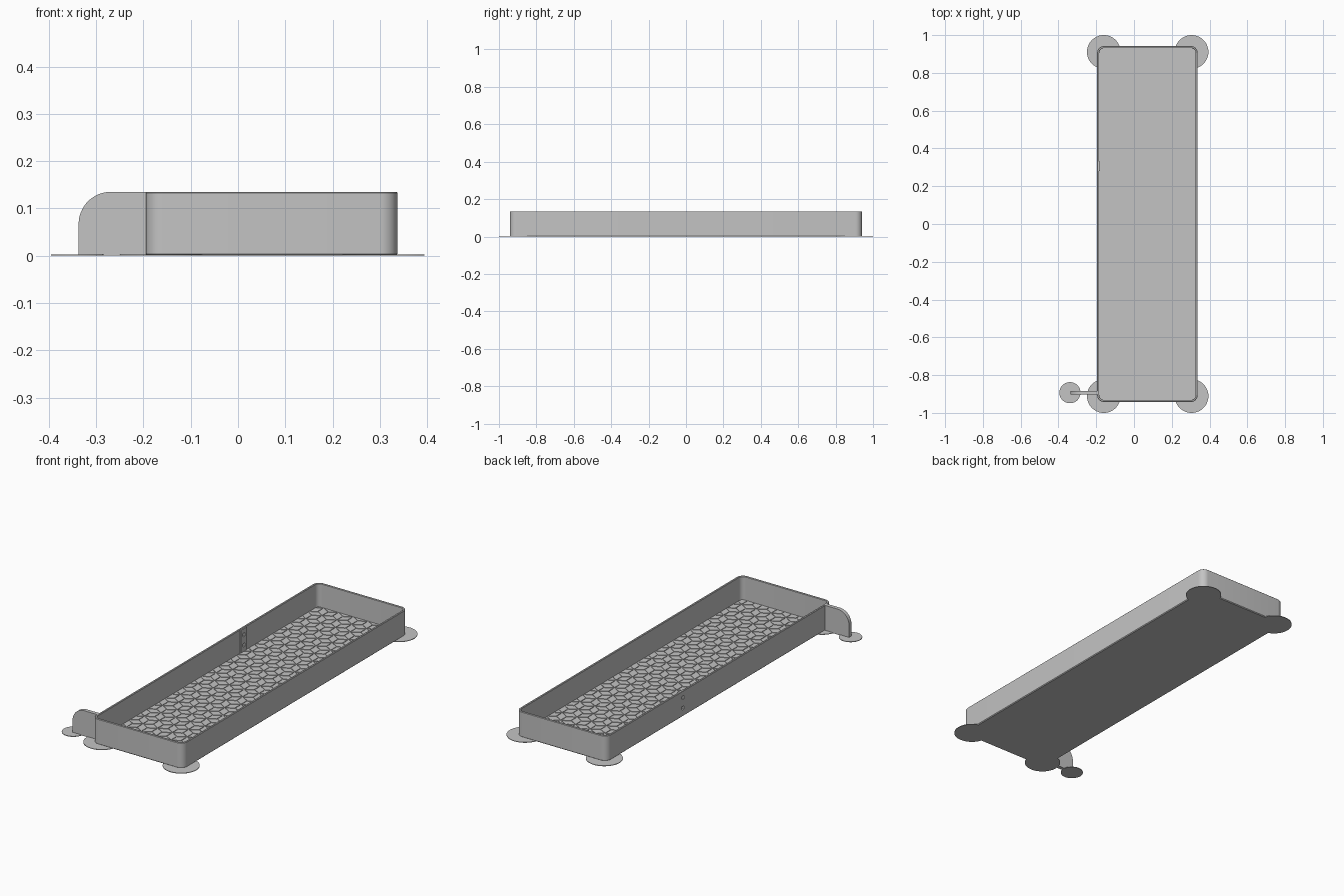
import bpy, bmesh, math
from mathutils import Vector

old = bpy.data.objects.get("Cube")
if old:
    bpy.data.objects.remove(old, do_unlink=True)

grey = bpy.data.materials.new("plain grey")
grey.use_nodes = True
colour = (0.55, 0.55, 0.55, 1)
grey.diffuse_color = colour
grey.node_tree.nodes["Principled BSDF"].inputs["Base Color"].default_value = colour

X0, X1, Y = -0.195, 0.337, 0.942      # tray outline
H, WALL, FLOOR = 0.135, 0.011, 0.01   # height, wall and floor thickness


def finish(name, bm):
    bmesh.ops.recalc_face_normals(bm, faces=bm.faces)
    mesh = bpy.data.meshes.new(name)
    bm.to_mesh(mesh)
    bm.free()
    mesh.materials.append(grey)
    ob = bpy.data.objects.new(name, mesh)
    bpy.context.collection.objects.link(ob)
    return ob


def activate(ob):
    bpy.ops.object.select_all(action='DESELECT')
    ob.select_set(True)
    bpy.context.view_layer.objects.active = ob


def smooth(ob):
    activate(ob)
    bpy.ops.object.shade_smooth_by_angle(angle=math.radians(30))


def cut(ob, cutters):
    activate(ob)
    for c in cutters:
        mod = ob.modifiers.new("cut", 'BOOLEAN')
        mod.object = c
        mod.solver = 'EXACT'
        bpy.ops.object.modifier_apply(modifier=mod.name)


def box(name, lo, hi):
    bm = bmesh.new()
    bmesh.ops.create_cube(bm, size=1)
    lo, hi = Vector(lo), Vector(hi)
    for v in bm.verts:
        v.co = (lo + hi) / 2 + v.co * (hi - lo)
    return finish(name, bm)


def disc(name, x, y, r, h=0.003):
    bm = bmesh.new()
    bmesh.ops.create_cone(bm, cap_ends=True, segments=48, radius1=r, radius2=r, depth=h)
    bmesh.ops.translate(bm, verts=bm.verts, vec=(x, y, h / 2))
    smooth(finish(name, bm))


def rounded_ring(bm, inset, z, r=0.036, steps=8):
    ring = []
    cx, hx = (X0 + X1) / 2, (X1 - X0) / 2
    for q, (sx, sy) in enumerate([(1, 1), (-1, 1), (-1, -1), (1, -1)]):
        for i in range(steps + 1):
            a = (q + i / steps) * math.pi / 2
            ring.append(bm.verts.new((cx + sx * (hx - r) + (r - inset) * math.cos(a),
                                      sy * (Y - r) + (r - inset) * math.sin(a), z)))
    return ring


# Tray: stacked rounded rectangles from the underside over the rim to the floor
bm = bmesh.new()
profile = [(0.004, 0), (0, 0.004), (0, H - 0.002), (0.002, H),
           (WALL - 0.002, H), (WALL, H - 0.002), (WALL, FLOOR)]
rings = [rounded_ring(bm, *p) for p in profile]
for a, b in zip(rings, rings[1:]):
    for i in range(len(a)):
        j = (i + 1) % len(a)
        bm.faces.new((a[i], a[j], b[j], b[i]))
bm.faces.new(rings[0])
bm.faces.new(rings[-1])
tray = finish("tray", bm)

# Wall strip with small holes through the side
strip = box("wall_strip", (X0 + 0.009, 0.28, 0.008), (X0 + 0.016, 0.33, H - 0.003))
holes = [box("hole_cutter", (X0 - 0.05, 0.296, z - 0.009), (X0 + 0.05, 0.314, z + 0.009))
         for z in (0.1, 0.045)]
cut(tray, holes)
cut(strip, holes)
smooth(tray)

# Floor tiles: hexagons split into three rhombi with grooves between
bm = bmesh.new()
S, GAP = 0.05, 0.87
step_x, step_y = S * math.sqrt(3), S * 1.5
for row in range(-13, 14):
    for col in range(-4, 5):
        c = Vector(((X0 + X1) / 2 + (col + row % 2 / 2) * step_x, row * step_y, FLOOR))
        for k in range(3):
            p = [Vector((math.cos(a), math.sin(a), 0)) * S
                 for a in (math.radians(30 + 120 * k + 60 * n) for n in range(3))]
            mid = p[1] / 2
            corners = [Vector(), p[0], p[1], p[2]]
            bm.faces.new([bm.verts.new(c + mid + (v - mid) * GAP) for v in corners])
edge = WALL + 0.006
for co, no in [((X0 + edge, 0, 0), (-1, 0, 0)), ((X1 - edge, 0, 0), (1, 0, 0)),
               ((0, edge - Y, 0), (0, -1, 0)), ((0, Y - edge, 0), (0, 1, 0))]:
    bmesh.ops.bisect_plane(bm, geom=bm.verts[:] + bm.edges[:] + bm.faces[:],
                           plane_co=co, plane_no=no, clear_outer=True)
up = bmesh.ops.extrude_face_region(bm, geom=bm.faces[:])
bmesh.ops.translate(bm, vec=(0, 0, 0.003),
                    verts=[g for g in up["geom"] if isinstance(g, bmesh.types.BMVert)])
finish("floor_tiles", bm)

# Side tab with one rounded corner and a shallow dish on both faces
TX, TR, TY, TH = -0.337, 0.068, -0.893, 0.01
outline = [(X0 + 0.005, 0), (X0 + 0.005, H)]
for i in range(17):
    a = math.pi / 2 * (1 + i / 16)
    outline.append((TX + TR + TR * math.cos(a), H - TR + TR * math.sin(a)))
outline.append((TX, 0))
bm = bmesh.new()
face = bm.faces.new([bm.verts.new((x, TY - TH, z)) for x, z in outline])
up = bmesh.ops.extrude_face_region(bm, geom=[face])
bmesh.ops.translate(bm, vec=(0, 2 * TH, 0),
                    verts=[g for g in up["geom"] if isinstance(g, bmesh.types.BMVert)])
tab = finish("side_tab", bm)
dishes = []
for side in (-1, 1):
    bm = bmesh.new()
    bmesh.ops.create_uvsphere(bm, u_segments=40, v_segments=20, radius=0.056)
    for v in bm.verts:
        x, y, z = v.co
        v.co = (TX + TR + x, TY + side * TH + z * 0.12, 0.068 + y)
    dishes.append(finish("dish_cutter", bm))
cut(tab, dishes)
smooth(tab)

for c in holes + dishes:
    bpy.data.objects.remove(c, do_unlink=True)

# Thin round feet under the corners and the tab
for fx, xname in ((-0.16, "right"), (0.305, "left")):
    for fy, yname in ((-0.911, "front"), (0.911, "back")):
        disc(f"{yname}_{xname}_foot", fx, fy, 0.089)
disc("tab_foot", -0.339, TY, 0.056)
